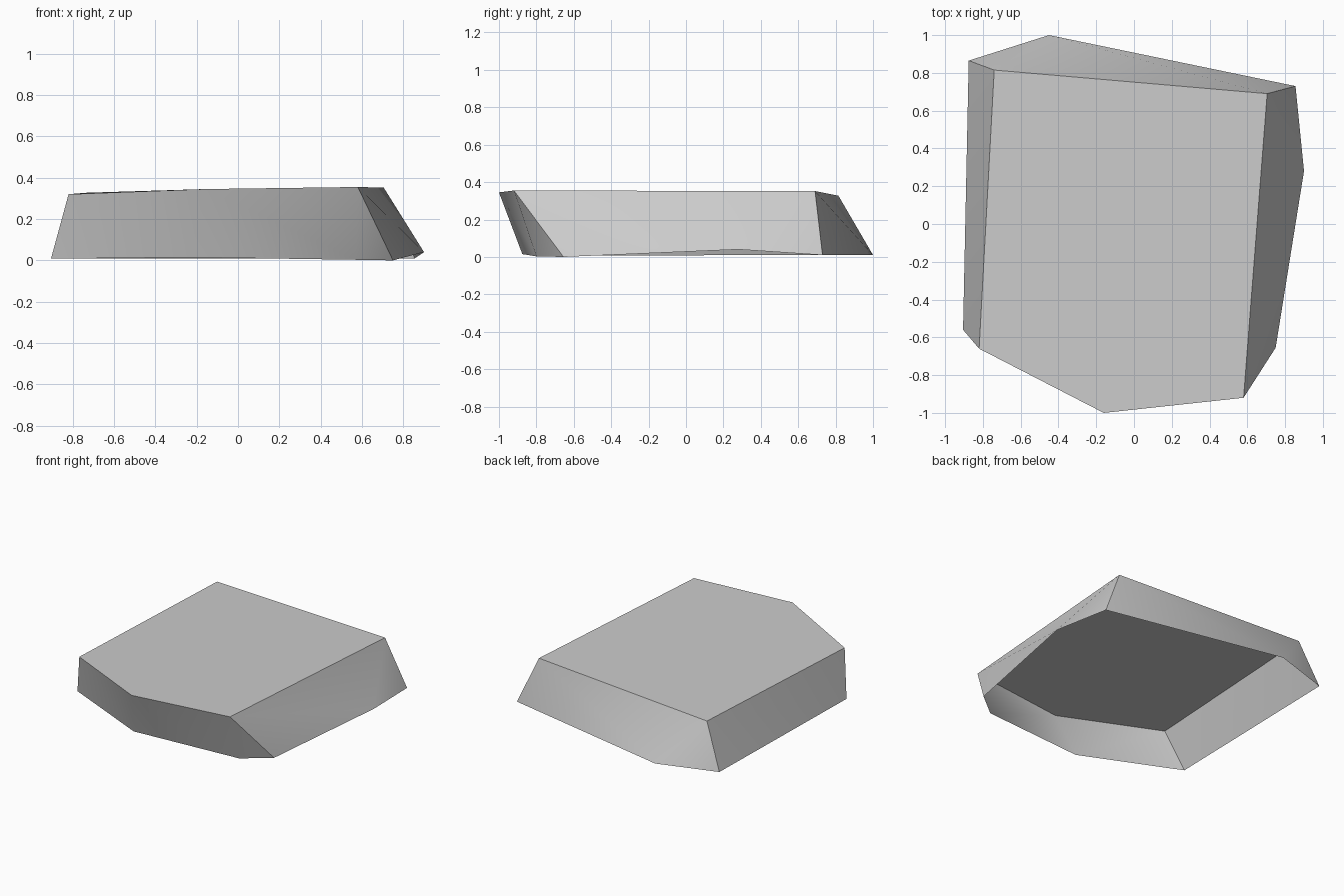
import bpy
import bmesh
import math

cube = bpy.data.objects.get("Cube")
if cube:
    bpy.data.objects.remove(cube, do_unlink=True)

# Stone material
stone = bpy.data.materials.new("pale_grey_stone")
stone.use_nodes = True
grey = (0.6, 0.6, 0.6, 1.0)
stone.diffuse_color = grey
stone.node_tree.nodes["Principled BSDF"].inputs["Base Color"].default_value = grey

# Outlines of the flat top and the ragged foot, both counter-clockwise
top_outline = [(-.82, -.66, .32), (-.16, -1, .345), (.58, -.92, .355),
               (.705, .69, .352), (-.74, .815, .327)]
foot_outline = [(-.905, -.56, .008), (-.23, -.875, .015), (.57, -.8, .003),
                (.75, -.655, 0), (.9, .28, .04), (.855, .73, .01),
                (-.45, 1, .01), (-.875, .865, .01)]

bm = bmesh.new()
top = [bm.verts.new(p) for p in top_outline]
foot = [bm.verts.new(p) for p in foot_outline]
bm.faces.new(top)

# Chipped walls: a strip of facets stepping along the top (t) or the foot (b)
t = b = 0
for step in "btbtbbtbbtbbt":
    upper, lower = top[t % len(top)], foot[b % len(foot)]
    if step == "b":
        b += 1
        corner = foot[b % len(foot)]
    else:
        t += 1
        corner = top[t % len(top)]
    bm.faces.new((upper, lower, corner))

# The underside stays open
mesh = bpy.data.meshes.new("stone_slab")
bm.to_mesh(mesh)
bm.free()
mesh.materials.append(stone)
slab = bpy.data.objects.new("stone_slab", mesh)
bpy.context.collection.objects.link(slab)

# Soft facets along each side, crisp corners
bpy.ops.object.select_all(action="DESELECT")
slab.select_set(True)
bpy.context.view_layer.objects.active = slab
bpy.ops.object.shade_smooth_by_angle(angle=math.radians(40))
